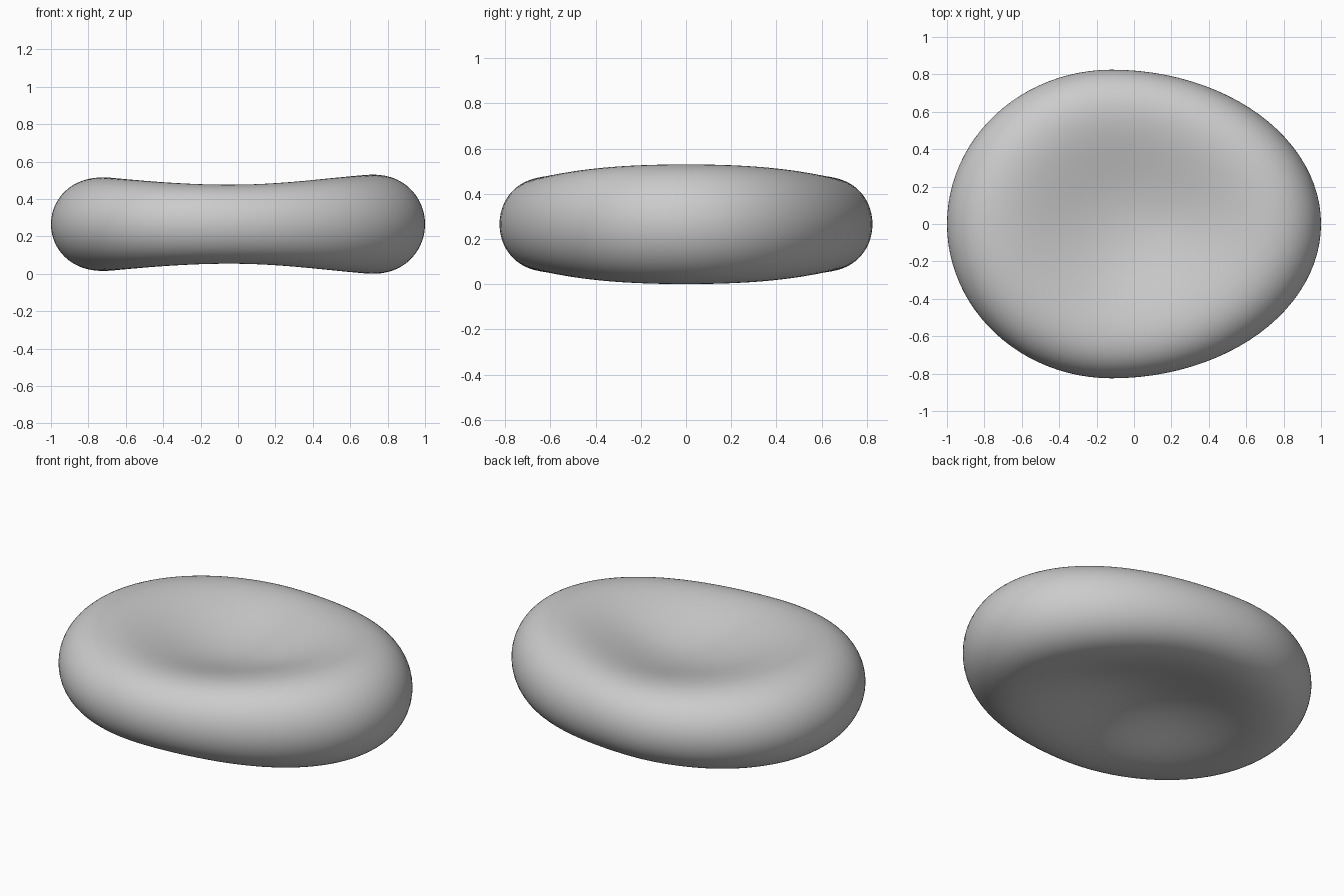
import bpy, bmesh
from math import sin, cos, pi, sqrt, atan2

cube = bpy.data.objects.get("Cube")
if cube:
    bpy.data.objects.remove(cube, do_unlink=True)

SEGMENTS, RINGS = 96, 40
MID_Z = 0.265           # height of the mid plane
CENTRE_HALF = 0.11      # half thickness in the dimple
RIM_U = 0.72 ** 2       # squared radius of the thickest ring


def outline(t):
    """Egg-shaped plan: two half ellipses meeting at the widest line."""
    length = 1.12 if cos(t) > 0 else 0.88
    return -0.12 + length * cos(t), 0.825 * sin(t)


def half_thickness(s, angle):
    """Biconcave profile whose rim swells towards the two ends."""
    rim = 0.2345 + 0.023 * cos(2 * angle) + 0.0075 * cos(angle)
    g = rim / sqrt(1 - RIM_U)
    slope = g / (2 * (1 - RIM_U))
    c = (slope - (g - CENTRE_HALF) / RIM_U) / RIM_U
    b = slope - 2 * c * RIM_U
    u = s * s
    return sqrt(max(0, 1 - u)) * (CENTRE_HALF + b * u + c * u * u)


# Grey material
grey = bpy.data.materials.new("plain_grey")
grey.use_nodes = True
colour = (0.6, 0.6, 0.6, 1)
grey.diffuse_color = colour
grey.node_tree.nodes["Principled BSDF"].inputs["Base Color"].default_value = colour

# Biconcave disc: rings from the upper pole, around the edge, to the lower pole
bm = bmesh.new()
top = bm.verts.new((0, 0, MID_Z + CENTRE_HALF))
bottom = bm.verts.new((0, 0, MID_Z - CENTRE_HALF))
rings = []
for i in range(1, RINGS * 2):
    a = pi * i / (RINGS * 2)
    s, side = sin(a), (1 if i <= RINGS else -1)
    ring = []
    for j in range(SEGMENTS):
        x, y = outline(2 * pi * j / SEGMENTS)
        z = MID_Z + side * half_thickness(s, atan2(y, x))
        ring.append(bm.verts.new((x * s, y * s, z)))
    rings.append(ring)
for j in range(SEGMENTS):
    k = (j + 1) % SEGMENTS
    bm.faces.new((top, rings[0][j], rings[0][k]))
    bm.faces.new((bottom, rings[-1][k], rings[-1][j]))
    for upper, lower in zip(rings, rings[1:]):
        bm.faces.new((upper[j], lower[j], lower[k], upper[k]))
bmesh.ops.recalc_face_normals(bm, faces=bm.faces)
for face in bm.faces:
    face.smooth = True

mesh = bpy.data.meshes.new("biconcave_disc")
bm.to_mesh(mesh)
bm.free()
mesh.materials.append(grey)
disc = bpy.data.objects.new("biconcave_disc", mesh)
bpy.context.collection.objects.link(disc)
